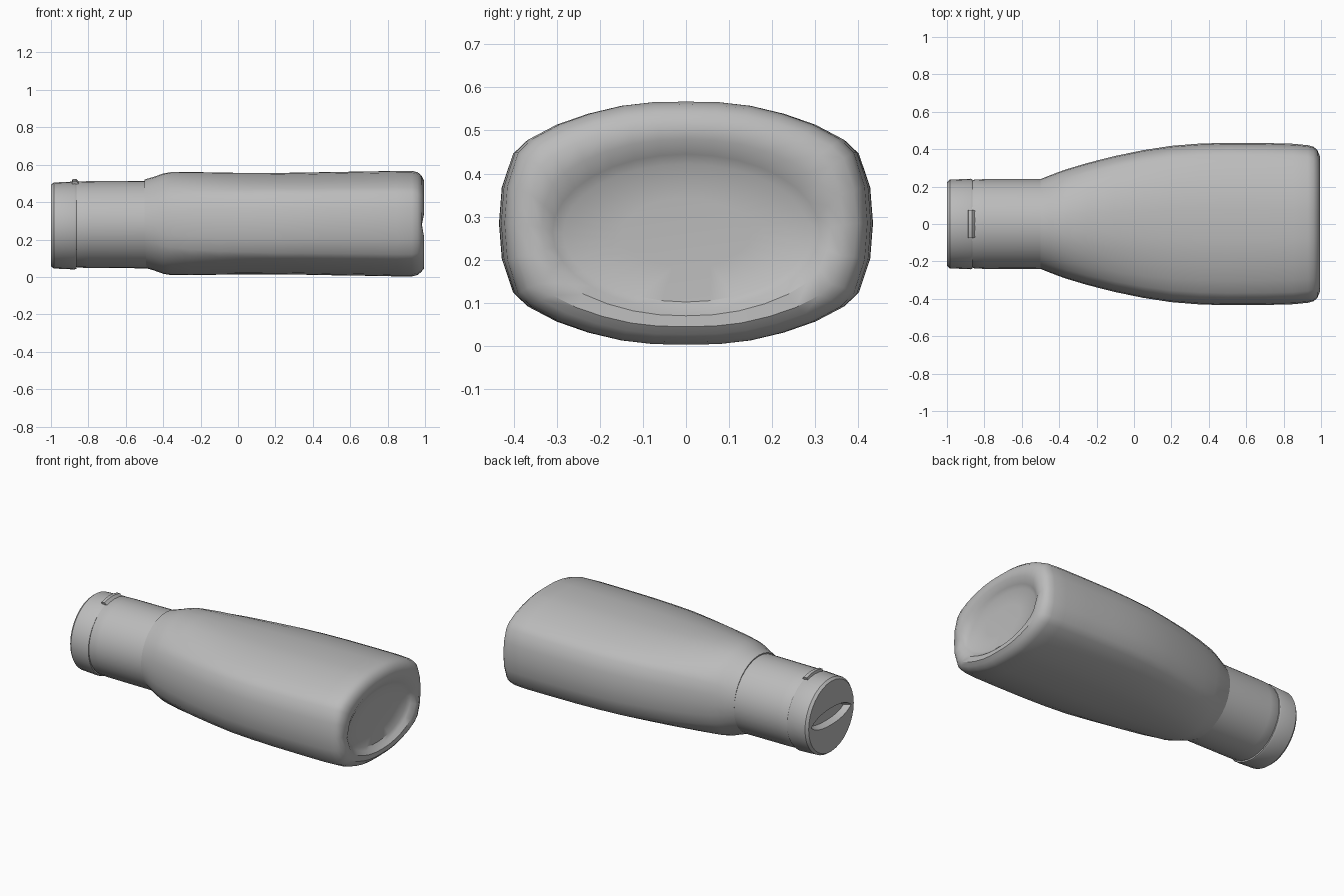
import bpy, bmesh, math

cube = bpy.data.objects.get("Cube")
if cube:
    bpy.data.objects.remove(cube, do_unlink=True)

# One plain grey for the whole bottle
grey = bpy.data.materials.new("plain_grey")
grey.use_nodes = True
colour = (0.5, 0.5, 0.5, 1)
grey.diffuse_color = colour
grey.node_tree.nodes["Principled BSDF"].inputs["Base Color"].default_value = colour

# Quarter outlines, side to top, as fractions of half width and half height
ARCH = [(1, 0), (.985, .3), (.925, .58), (.85, .69), (.7, .81),
        (.53, .9), (.35, .965), (.18, .995), (0, 1)]
STEPS = len(ARCH) - 1
ROUND = [(math.cos(i * math.pi / 2 / STEPS), math.sin(i * math.pi / 2 / STEPS))
         for i in range(STEPS + 1)]
LENS = [(c, s * s * (2 - s)) for c, s in ROUND]


def outline(quarter):
    """Mirror a quarter outline into a closed loop."""
    half = quarter + [(-y, z) for y, z in reversed(quarter[:-1])]
    return half + [(y, -z) for y, z in reversed(half[1:-1])]


def blend(a, b, t):
    return [(p[0] + (q[0] - p[0]) * t, p[1] + (q[1] - p[1]) * t) for p, q in zip(a, b)]


def finish(obj, angle):
    obj.data.materials.append(grey)
    bpy.ops.object.select_all(action='DESELECT')
    obj.select_set(True)
    bpy.context.view_layer.objects.active = obj
    bpy.ops.object.shade_smooth_by_angle(angle=math.radians(angle))


def loft(name, rings, angle=35):
    """Skin rings of (x, half width, half height, centre z, quarter outline, seam dip)."""
    bm = bmesh.new()
    loops = []
    for x, w, h, zc, quarter, dip in rings:
        loop = outline(quarter)
        sides = (0, len(loop) // 2)
        loops.append([bm.verts.new((x - (dip if i in sides else 0), y * w, zc + z * h))
                      for i, (y, z) in enumerate(loop)])
    n = len(loops[0])
    for a, b in zip(loops, loops[1:]):
        for i in range(n):
            j = (i + 1) % n
            bm.faces.new((a[i], a[j], b[j], b[i]))
    bm.faces.new(loops[0][::-1])
    bm.faces.new(loops[-1])
    bmesh.ops.recalc_face_normals(bm, faces=bm.faces)
    mesh = bpy.data.meshes.new(name)
    bm.to_mesh(mesh)
    bm.free()
    obj = bpy.data.objects.new(name, mesh)
    bpy.context.collection.objects.link(obj)
    finish(obj, angle)


# Body: round shoulder flaring into a wide arched section
BODY = [(-.5, .24, .236, 0), (-.45, .26, .25, .15), (-.4, .279, .268, .3),
        (-.36, .293, .275, .4), (-.25, .326, .276, .6), (-.1, .364, .273, .8),
        (.05, .395, .271, .9), (.2, .418, .271, 1), (.35, .43, .273, 1),
        (.5, .434, .276, 1), (.7, .433, .279, 1), (.85, .429, .282, 1),
        (.93, .421, .282, 1), (.96, .413, .275, 1), (.98, .396, .258, 1)]
body = [(x, w, h, .285, blend(ROUND, ARCH, t), 0) for x, w, h, t in BODY]
# Base rim with seam dips, then the dished base
body += [(.995, .365, .235, .28, ARCH, .012),
         (.993, .335, .205, .275, blend(ARCH, ROUND, .5), .012),
         (.972, .31, .18, .265, ROUND, 0),
         (.958, .285, .16, .262, ROUND, 0),
         (.952, .15, .08, .262, ROUND, 0)]
loft("bottle_body", body)

# Neck sleeve between cap and shoulder
loft("neck_sleeve", [(x, w, h, .28, ROUND, 0) for x, w, h in
                     [(-.88, .225, .222), (-.855, .237, .23), (-.8, .24, .232), (-.49, .24, .234)]])

# Cap with a lens-shaped slot in its end
cap = [(x, w, h, .275, q, 0) for x, w, h, q in
       [(-.965, .17, .035, LENS), (-1, .195, .052, LENS), (-1, .222, .218, ROUND),
        (-.985, .237, .23, ROUND), (-.875, .242, .235, ROUND), (-.864, .238, .231, ROUND),
        (-.862, .2, .2, ROUND)]]
loft("cap", cap, 30)

# Raised catch on top of the cap, following its curve
bm = bmesh.new()
rows = []
for i in range(7):
    a = math.radians(-18 + 6 * i)
    rows.append([bm.verts.new((x, r * math.sin(a), .278 + r * math.cos(a)))
                 for x, r in [(-.89, .225), (-.885, .246), (-.865, .246), (-.845, .225)]])
for a, b in zip(rows, rows[1:]):
    for k in range(4):
        m = (k + 1) % 4
        bm.faces.new((a[k], a[m], b[m], b[k]))
bm.faces.new(rows[0])
bm.faces.new(rows[-1][::-1])
bmesh.ops.recalc_face_normals(bm, faces=bm.faces)
mesh = bpy.data.meshes.new("cap_catch")
bm.to_mesh(mesh)
bm.free()
catch = bpy.data.objects.new("cap_catch", mesh)
bpy.context.collection.objects.link(catch)
finish(catch, 30)
